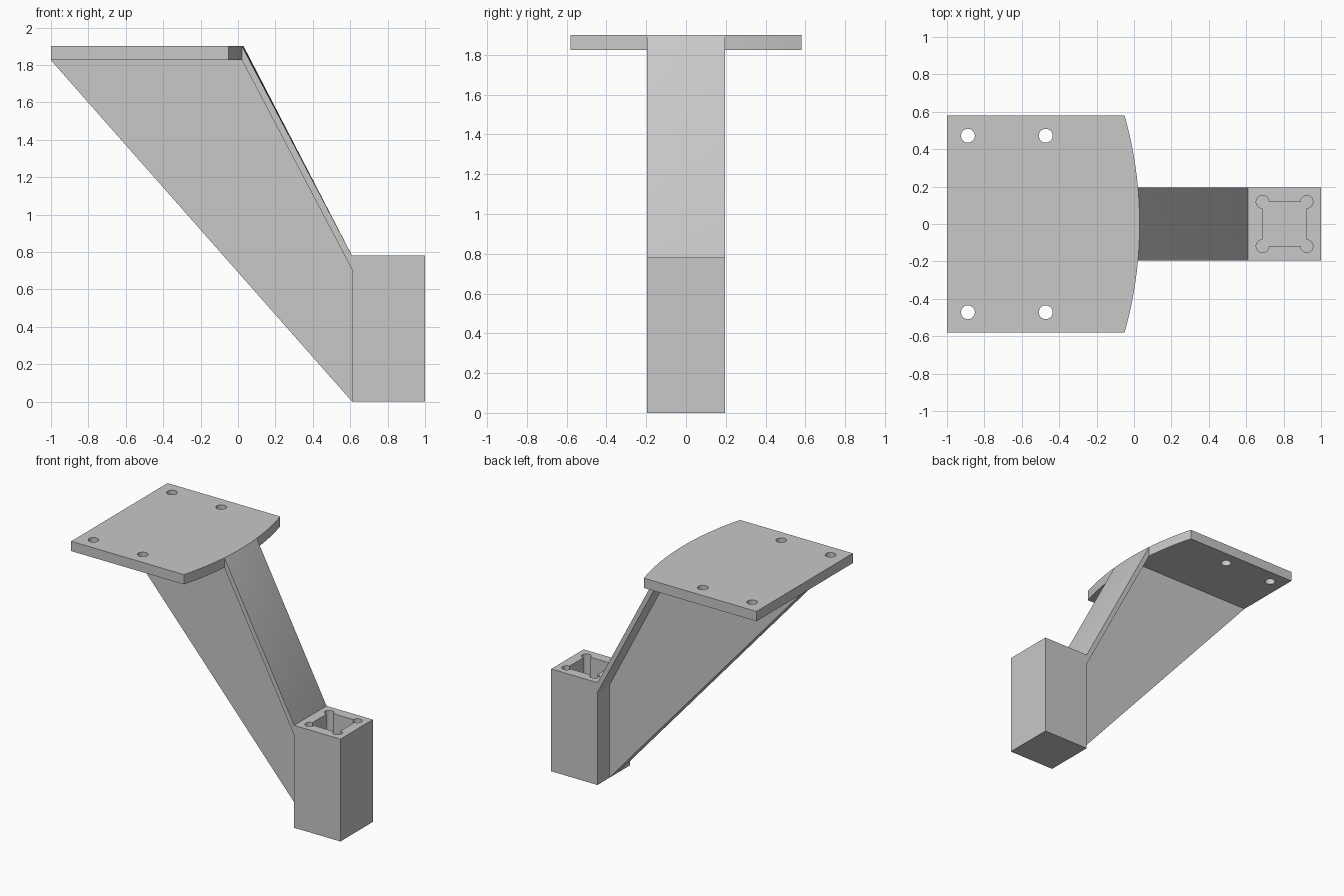
import bpy, bmesh, math
from mathutils import Vector

cube = bpy.data.objects.get("Cube")
if cube:
    bpy.data.objects.remove(cube, do_unlink=True)

grey = bpy.data.materials.new("light grey")
grey.use_nodes = True
colour = (0.58, 0.58, 0.58, 1)
grey.diffuse_color = colour
grey.node_tree.nodes["Principled BSDF"].inputs["Base Color"].default_value = colour

# Main dimensions
TOP, PLATE_T = 1.9, 0.075
HALF, PLATE_HALF = 0.195, 0.58
POST_X, POST_TOP = 0.61, 0.78
EDGE_X, RADIUS = 0.03, 2.14


def extrude_outline(name, points, offset):
    """Solid made by sweeping a closed 3D outline along an offset."""
    bm = bmesh.new()
    face = bm.faces.new([bm.verts.new(p) for p in points])
    swept = bmesh.ops.extrude_face_region(bm, geom=[face])
    verts = [g for g in swept["geom"] if isinstance(g, bmesh.types.BMVert)]
    bmesh.ops.translate(bm, verts=verts, vec=Vector(offset))
    return finish(name, bm)


def finish(name, bm):
    bmesh.ops.recalc_face_normals(bm, faces=bm.faces[:])
    mesh = bpy.data.meshes.new(name)
    bm.to_mesh(mesh)
    bm.free()
    mesh.materials.append(grey)
    obj = bpy.data.objects.new(name, mesh)
    bpy.context.collection.objects.link(obj)
    return obj


def activate(obj):
    bpy.ops.object.select_all(action="DESELECT")
    obj.select_set(True)
    bpy.context.view_layer.objects.active = obj


def cut(obj, cutter):
    """Subtract the cutter and discard it."""
    cutter.hide_render = True
    activate(obj)
    mod = obj.modifiers.new("cut", "BOOLEAN")
    mod.operation, mod.solver, mod.object = "DIFFERENCE", "EXACT", cutter
    bpy.ops.object.modifier_apply(modifier=mod.name)
    bpy.data.objects.remove(cutter, do_unlink=True)


def arc(cx, cy, r, start, sweep, n, z):
    angles = [start + sweep * i / n for i in range(n + 1)]
    return [(cx + r * math.cos(a), cy + r * math.sin(a), z) for a in angles]


def edge_x(y):
    """Position of the curved plate edge."""
    return EDGE_X - RADIUS + math.sqrt(RADIUS ** 2 - y ** 2)


# Mounting plate with one curved edge and four bolt holes
half_angle = math.asin(PLATE_HALF / RADIUS)
bottom = TOP - PLATE_T
outline = [(-1, PLATE_HALF, bottom), (-1, -PLATE_HALF, bottom)]
outline += arc(EDGE_X - RADIUS, 0, RADIUS, -half_angle, 2 * half_angle, 32, bottom)
plate = extrude_outline("mounting_plate", outline, (0, 0, PLATE_T))
for x in (-0.888, -0.472):
    for y in (-0.472, 0.472):
        circle = arc(x, y, 0.037, 0, math.tau, 32, bottom - 0.1)[:-1]
        cut(plate, extrude_outline("bolt_hole", circle, (0, 0, 0.3)))

# Square post with a pocket relieved at its corners
square = [(POST_X, -HALF, 0), (1, -HALF, 0), (1, HALF, 0), (POST_X, HALF, 0)]
post = extrude_outline("post", square, (0, 0, POST_TOP))
centre_x, reach = (POST_X + 1) / 2, 0.118
pocket = []
for i in range(4):
    a = math.pi / 4 + i * math.pi / 2
    cx = centre_x + reach * math.sqrt(2) * math.cos(a)
    cy = reach * math.sqrt(2) * math.sin(a)
    pocket += arc(cx, cy, 0.034, a - 0.75 * math.pi, 1.5 * math.pi, 24, PLATE_T)
cut(post, extrude_outline("pocket", pocket, (0, 0, POST_TOP)))

# Sloping flange, blending from the curved plate edge to the straight post
bm = bmesh.new()
ys = [HALF * (i / 8 - 1) for i in range(17)]
upper = [bm.verts.new((edge_x(y), y, TOP)) for y in ys]
lower = [bm.verts.new((POST_X, y, POST_TOP)) for y in ys]
for i in range(len(ys) - 1):
    bm.faces.new((upper[i], lower[i], lower[i + 1], upper[i + 1]))
swept = bmesh.ops.extrude_face_region(bm, geom=bm.faces[:])
verts = [g for g in swept["geom"] if isinstance(g, bmesh.types.BMVert)]
bmesh.ops.translate(bm, verts=verts, vec=Vector((0, 0, -PLATE_T)))
flange = finish("sloping_flange", bm)

# Thin central web joining plate, flange and post
WEB_HALF = 0.052
profile = [(-1, bottom), (POST_X, 0), (POST_X, POST_TOP - PLATE_T), (EDGE_X, bottom)]
web = extrude_outline("web", [(x, -WEB_HALF, z) for x, z in profile],
                      (0, 2 * WEB_HALF, 0))

for obj in (plate, post, flange, web):
    activate(obj)
    bpy.ops.object.shade_smooth_by_angle(angle=math.radians(30))
